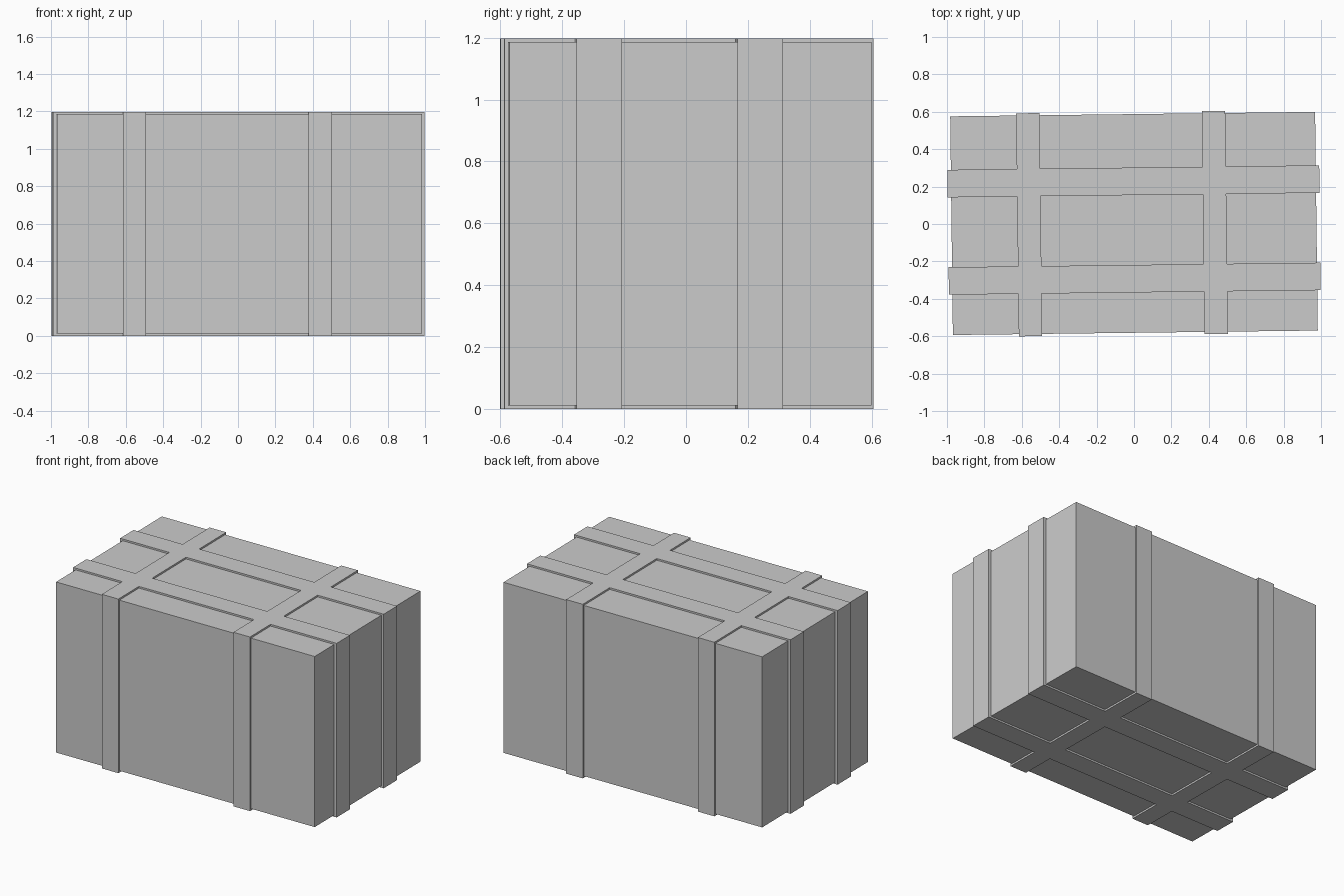
import bpy
from mathutils import Matrix

if "Cube" in bpy.data.objects:
    bpy.data.objects.remove(bpy.data.objects["Cube"])

TILT = Matrix.Rotation(0.0122, 4, 'Z')  # crate sits slightly turned
HEIGHT = 1.197


def box(name, size, center):
    bpy.ops.mesh.primitive_cube_add(size=1)
    ob = bpy.context.object
    ob.name = ob.data.name = name
    ob.data.transform(TILT @ Matrix.Translation(center) @ Matrix.Diagonal((*size, 1)))
    return ob


# Main block
crate = box("crate_body", (1.951, 1.169, 1.173), (0, 0.003, HEIGHT / 2))

# Bands wrapping the block in both directions
bands = []
for y in (-0.2925, 0.228):
    bands.append(box("long_band", (1.988, 0.147, HEIGHT), (0, y, HEIGHT / 2)))
for x in (-0.5605, 0.4325):
    bands.append(box("cross_band", (0.125, 1.192, HEIGHT), (x, 0.003, HEIGHT / 2)))

# Fuse the bands with the block into one clean shell
for band in bands:
    mod = crate.modifiers.new("fuse_band", 'BOOLEAN')
    mod.operation = 'UNION'
    mod.solver = 'EXACT'
    mod.object = band
    bpy.context.view_layer.objects.active = crate
    bpy.ops.object.modifier_apply(modifier=mod.name)
    bpy.data.objects.remove(band)
crate.name = "banded_crate"
